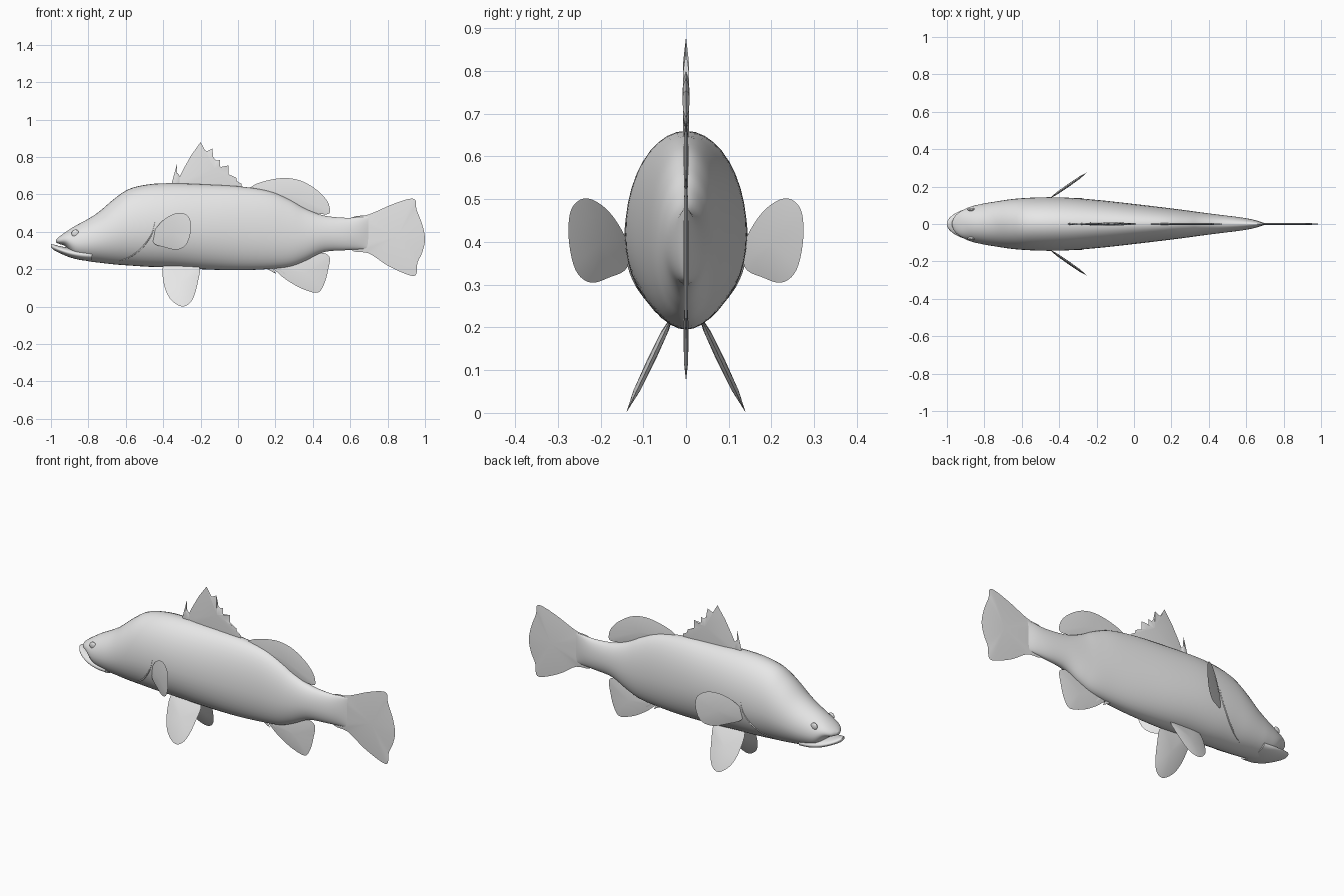
import bpy, bmesh, math
from mathutils import Vector
from mathutils.bvhtree import BVHTree

cube = bpy.data.objects.get("Cube")
if cube:
    bpy.data.objects.remove(cube)

grey = bpy.data.materials.new("plain grey")
grey.use_nodes = True
colour = (0.8, 0.8, 0.8, 1)
grey.diffuse_color = colour
grey.node_tree.nodes["Principled BSDF"].inputs["Base Color"].default_value = colour


def finish(name, bm, angle=40):
    """Turn a bmesh into a smooth-shaded object."""
    bmesh.ops.recalc_face_normals(bm, faces=bm.faces)
    mesh = bpy.data.meshes.new(name)
    bm.to_mesh(mesh)
    for face in mesh.polygons:
        face.use_smooth = True
    mesh.set_sharp_from_angle(angle=math.radians(angle))
    mesh.materials.append(grey)
    obj = bpy.data.objects.new(name, mesh)
    bpy.context.collection.objects.link(obj)
    return obj


def smooth_path(points, steps, closed=False):
    """Catmull-Rom curve through points of any dimension."""
    n = len(points)
    pick = (lambda i: points[i % n]) if closed else (lambda i: points[max(0, min(n - 1, i))])
    out = []
    for i in range(n if closed else n - 1):
        a, b, c, d = (pick(i + k) for k in (-1, 0, 1, 2))
        for s in range(steps):
            t = s / steps
            out.append([q + t * (r - p + t * (2 * p - 5 * q + 4 * r - s4 + t * (3 * (q - r) + s4 - p))) / 2
                        for p, q, r, s4 in zip(a, b, c, d)])
    if not closed:
        out.append(list(points[-1]))
    return out


def loft(stations, steps, sides=40):
    """Egg-shaped rings along x; each station is x, top, bottom, half width."""
    bm = bmesh.new()
    rings = []
    for x, top, bottom, width in smooth_path(stations, steps):
        mid = bottom + (top - bottom) * 0.46
        ring = []
        for k in range(sides):
            a = math.tau * k / sides
            height = top - mid if math.cos(a) > 0 else mid - bottom
            ring.append(bm.verts.new((x, width * math.sin(a), mid + height * math.cos(a))))
        rings.append(ring)
    for r1, r2 in zip(rings, rings[1:]):
        for k in range(sides):
            j = (k + 1) % sides
            bm.faces.new((r1[k], r1[j], r2[j], r2[k]))
    bm.faces.new(rings[0])
    bm.faces.new(rings[-1])
    return bm


def fin(name, outline, plane=lambda x, z: 0, half=0.006, rounded=True):
    """Lens-shaped blade from an x-z outline, lying on y = plane(x, z)."""
    pts = smooth_path(outline, 5, True) if rounded else outline
    n = len(pts)
    cx, cz = (sum(p[i] for p in pts) / n for i in (0, 1))
    bm = bmesh.new()

    def vert(x, z, off):
        return bm.verts.new((x, plane(x, z) + off, z))

    rim = [vert(x, z, 0) for x, z in pts]
    for side in (-half, half):
        inner = [vert(cx + (x - cx) * 0.6, cz + (z - cz) * 0.6, side * 0.8) for x, z in pts]
        centre = vert(cx, cz, side)
        for k in range(n):
            j = (k + 1) % n
            bm.faces.new((rim[k], rim[j], inner[j], inner[k]))
            bm.faces.new((inner[k], inner[j], centre))
    return finish(name, bm)


# Body and upper head
body = loft([
    (-.972, .36, .343, .012), (-.955, .375, .335, .045), (-.92, .4, .32, .072),
    (-.87, .432, .262, .094), (-.8, .47, .243, .11), (-.74, .51, .235, .12),
    (-.66, .578, .226, .132), (-.58, .63, .22, .139), (-.47, .655, .213, .143),
    (-.34, .66, .209, .14), (-.17, .654, .199, .126), (.01, .643, .195, .106),
    (.17, .617, .202, .087), (.28, .57, .215, .073), (.36, .524, .245, .062),
    (.46, .487, .292, .049), (.58, .475, .302, .034), (.65, .48, .307, .02),
    (.7, .48, .31, .004)], 5)
surface = BVHTree.FromBMesh(body)
finish("body", body, 60)

# Lower jaw, reaching past the snout
jaw = loft([
    (-1, .334, .318, .012), (-.985, .332, .303, .034), (-.95, .323, .285, .06),
    (-.9, .315, .264, .08), (-.84, .31, .249, .09), (-.78, .31, .243, .09)], 4)
finish("lower_jaw", jaw, 60)


def on_body(x, z, side):
    return surface.ray_cast(Vector((x, side, z)), Vector((0, -side, 0)))[0]


# Tail fin
fin("tail_fin", [
    (.6, .465), (.7, .493), (.82, .545), (.91, .575), (.948, .57), (.955, .52),
    (.985, .44), (1, .36), (.985, .29), (.96, .235), (.952, .172), (.91, .17),
    (.8, .22), (.7, .285), (.6, .31)])

# Back fins
fin("dorsal_spine", [(-.36, .64), (-.325, .768), (-.328, .72), (-.312, .7), (-.31, .64)],
    half=.005, rounded=False)
fin("front_dorsal_fin", [
    (-.345, .6), (-.33, .66), (-.295, .73), (-.25, .81), (-.2, .88), (-.187, .838),
    (-.165, .832), (-.137, .845), (-.133, .8), (-.115, .78), (-.095, .785),
    (-.095, .75), (-.075, .735), (-.05, .755), (-.05, .71), (-.03, .685),
    (-.01, .69), (-.005, .665), (.02, .656), (.02, .6)], half=.008, rounded=False)
fin("rear_dorsal_fin", [
    (.05, .61), (.08, .647), (.15, .673), (.25, .688), (.34, .672), (.42, .625),
    (.47, .575), (.49, .53), (.482, .495), (.4, .503), (.3, .53), (.15, .58)])

# Anal fin and its short spines
fin("anal_fin", [
    (.19, .22), (.22, .175), (.28, .13), (.35, .093), (.425, .075), (.46, .12),
    (.48, .19), (.488, .268), (.42, .29), (.3, .26)])
for i, x in enumerate((.13, .19)):
    fin(f"anal_spine_{i + 1}", [(x, .215), (x + .075, .175 - i * .015), (x + .05, .215)],
        half=.004, rounded=False)

# Paired fins, eyes and gill edges
for label, side in (("front", -1), ("back", 1)):
    fin(label + "_pectoral_fin", [
        (-.45, .4), (-.45, .34), (-.39, .317), (-.325, .305), (-.275, .335),
        (-.252, .41), (-.262, .478), (-.315, .502), (-.39, .47)],
        lambda x, z: side * (.138 + .69 * (x + .45)), .009)
    fin(label + "_pelvic_fin", [
        (-.395, .225), (-.398, .13), (-.365, .045), (-.3, .001), (-.245, .035),
        (-.213, .14), (-.21, .215), (-.3, .235)],
        lambda x, z: side * (.045 + .475 * (.2 - z)), .01)

    spot = on_body(-.87, .392, side)
    eye = bmesh.new()
    bmesh.ops.create_uvsphere(eye, u_segments=20, v_segments=12, radius=.02)
    bmesh.ops.scale(eye, vec=(1, .45, 1), verts=eye.verts)
    bmesh.ops.translate(eye, vec=spot, verts=eye.verts)
    finish(label + "_eye", eye)

    edge = smooth_path([(-.445, .45), (-.465, .38), (-.52, .308), (-.58, .265), (-.64, .243)], 6)
    curve = bpy.data.curves.new(label + "_gill_edge", "CURVE")
    curve.dimensions = "3D"
    curve.bevel_depth = .004
    spline = curve.splines.new("POLY")
    spline.points.add(len(edge) - 1)
    for i, (x, z) in enumerate(edge):
        taper = math.sin(math.pi * (i + .5) / len(edge))
        spline.points[i].co = (*on_body(x, z, side), 1)
        spline.points[i].radius = taper
    curve.materials.append(grey)
    bpy.context.collection.objects.link(bpy.data.objects.new(label + "_gill_edge", curve))
